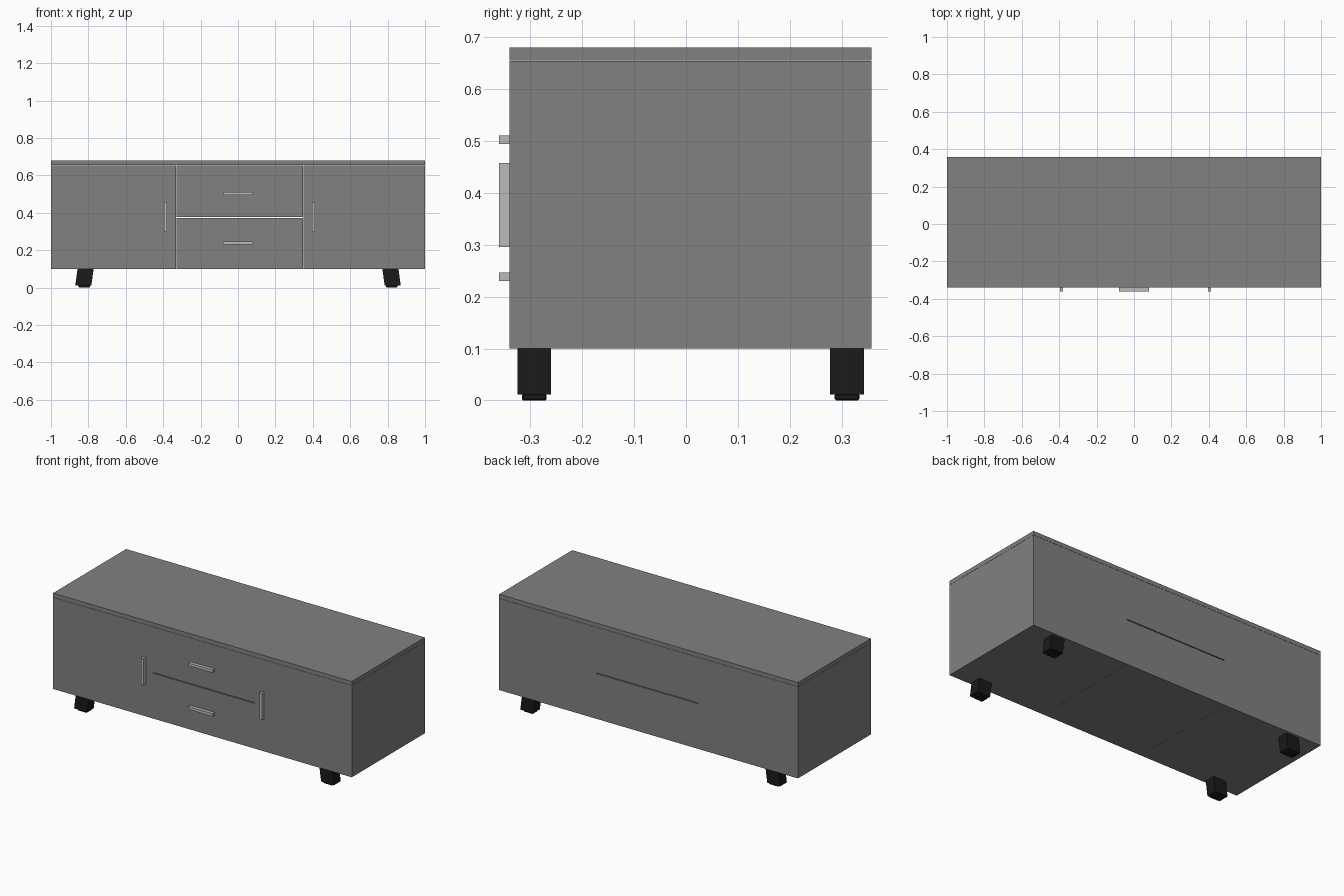
import bpy, bmesh

if "Cube" in bpy.data.objects:
    bpy.data.objects.remove(bpy.data.objects["Cube"])


def material(name, v):
    m = bpy.data.materials.new(name)
    m.diffuse_color = (v, v, v, 1)
    m.use_nodes = True
    m.node_tree.nodes["Principled BSDF"].inputs["Base Color"].default_value = m.diffuse_color
    return m


GREY = material("grey_panel", 0.22)
METAL = material("handle_metal", 0.5)
BLACK = material("black_leg", 0.01)


def box(name, lo, hi, mat, bevel=0.0, shear=0.0):
    """Box between two corners; shear moves the bottom sideways in x."""
    bm = bmesh.new()
    bmesh.ops.create_cube(bm, size=1)
    for v in bm.verts:
        low = v.co.z < 0
        for i in range(3):
            v.co[i] = lo[i] if v.co[i] < 0 else hi[i]
        if low:
            v.co.x += shear
    if bevel:
        bmesh.ops.bevel(bm, geom=bm.edges[:], offset=bevel, segments=1,
                        affect='EDGES', profile=0.5)
    me = bpy.data.meshes.new(name)
    bm.to_mesh(me)
    bm.free()
    me.materials.append(mat)
    ob = bpy.data.objects.new(name, me)
    bpy.context.collection.objects.link(ob)
    return ob


FRONT, BACK = -0.34, 0.358
LEFT, RIGHT = -0.33, 0.348   # cabinet divisions
GAP = 0.001

# Top slab
box("top_slab", (-1, FRONT, 0.655), (1, BACK, 0.68), GREY)

# Cabinets and drawer blocks, with hairline gaps
Z0, Z1 = 0.10, 0.655 - GAP
box("left_cabinet", (-1, FRONT, Z0), (LEFT - GAP, BACK, Z1), GREY)
box("right_cabinet", (RIGHT + GAP, FRONT, Z0), (1, BACK, Z1), GREY)
box("lower_drawer", (LEFT, FRONT, Z0), (RIGHT, BACK, 0.373), GREY)
box("upper_drawer", (LEFT, FRONT, 0.378), (RIGHT, BACK, Z1), GREY)

# Handles: horizontal on the drawers, vertical on the doors
for name, z in (("lower_drawer_handle", 0.2385), ("upper_drawer_handle", 0.5025)):
    box(name, (-0.081, -0.36, z - 0.0085), (0.081, FRONT, z + 0.0085), METAL)
for name, x in (("left_door_handle", -0.388), ("right_door_handle", 0.404)):
    box(name, (x - 0.0085, -0.36, 0.296), (x + 0.0085, FRONT, 0.458), METAL)

# Splayed legs with small foot pads
for sx, xn in ((-1, "left"), (1, "right")):
    for y, yn in ((-0.2925, "front"), (0.3105, "back")):
        cx = sx * 0.815
        box(f"{yn}_{xn}_leg", (cx - 0.043, y - 0.0325, 0.011),
            (cx + 0.043, y + 0.0325, 0.10), BLACK, shear=sx * 0.012)
        fx = sx * 0.822
        box(f"{yn}_{xn}_foot_pad", (fx - 0.03, y - 0.024, 0.0),
            (fx + 0.03, y + 0.024, 0.013), BLACK, bevel=0.003)
